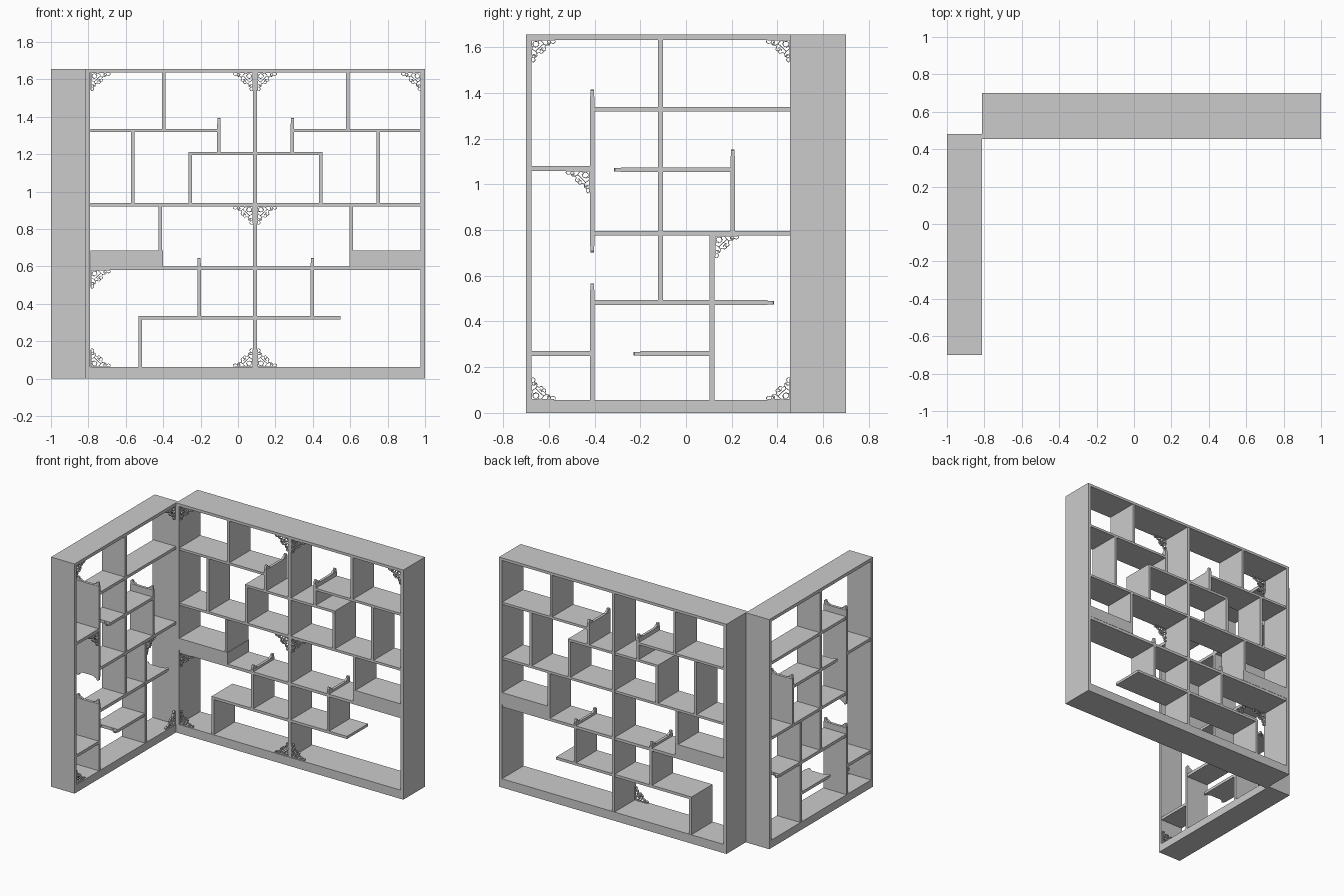
import bpy, bmesh, math
from mathutils import Vector

if "Cube" in bpy.data.objects:
    bpy.data.objects.remove(bpy.data.objects["Cube"])


def obj_from(name, bm):
    bmesh.ops.recalc_face_normals(bm, faces=bm.faces[:])
    me = bpy.data.meshes.new(name)
    bm.to_mesh(me)
    bm.free()
    ob = bpy.data.objects.new(name, me)
    bpy.context.collection.objects.link(ob)
    return ob


def loft(bm, rings):
    """Skin closed rings of points and cap both ends."""
    vs = [[bm.verts.new(p) for p in r] for r in rings]
    n = len(vs[0])
    for r, s in zip(vs, vs[1:]):
        for i in range(n):
            bm.faces.new((r[i], r[(i + 1) % n], s[(i + 1) % n], s[i]))
    bm.faces.new(vs[0])
    bm.faces.new(vs[-1])


def smooth_path(pts, steps=4):
    """Catmull-Rom curve through 2D points."""
    p = [Vector(q) for q in pts]
    p = [2 * p[0] - p[1]] + p + [2 * p[-1] - p[-2]]
    out = []
    for i in range(1, len(p) - 2):
        a, b, c, d = p[i - 1:i + 3]
        for k in range(steps):
            t = k / steps
            out.append(0.5 * (2 * b + (c - a) * t + (2 * a - 5 * b + 4 * c - d) * t * t
                              + (3 * b - a - 3 * c + d) * t ** 3))
    return out + [p[-2]]


def spiral(cx, cy, r0, r1, a0, turns, n=14):
    return [Vector((cx + (r0 + (r1 - r0) * i / n) * math.cos(a0 + math.tau * turns * i / n),
                    cy + (r0 + (r1 - r0) * i / n) * math.sin(a0 + math.tau * turns * i / n)))
            for i in range(n + 1)]


# Scroll fretwork, one half; mirrored across the diagonal
HALF = [
    smooth_path([(0, .002), (.1, .002)], 1),
    smooth_path([(.103, .001), (.105, .010), (.096, .017), (.085, .014), (.078, .024),
                 (.066, .025), (.060, .034), (.064, .045), (.055, .053), (.045, .047),
                 (.047, .038), (.054, .040)]),
    spiral(.078, .011, .010, .004, 1.6, 1.3),
    smooth_path([(.066, .025), (.055, .019), (.045, .006), (.034, .004), (.030, .014), (.037, .019)]),
    smooth_path([(.055, .019), (.044, .028), (.028, .045)]),
]
FRET = [p for h in HALF for p in (h, [v.yx for v in h])] + [spiral(.02, .02, .013, .013, 0, 1)]

# Scrolled finial profile: (depth, height)
TIP = [(0, 0), (0, .018), (.004, .026), (.012, .029), (.019, .024), (.021, .014), (.034, .011), (.048, 0)]


class Cabinet:
    def __init__(self, prefix, place, depth):
        self.prefix, self.place, self.depth = prefix, place, depth

    def board(self, name, a0, a1, z0, z1, inset=0.0):
        bm = bmesh.new()
        loft(bm, [[self.place(a, d, z) for a, z in ((a0, z0), (a1, z0), (a1, z1), (a0, z1))]
                  for d in (inset, self.depth - inset)])
        return obj_from(f"{self.prefix}_{name}", bm)

    def tips(self, a, z, da, dz, half=.008):
        """Pair of finials on a free board end, pointing along (da, dz)."""
        bm = bmesh.new()
        for flip in (False, True):
            rings = []
            for s in (-half, half):
                rings.append([self.place(a + da * h + abs(dz) * s,
                                         self.depth - .004 - d if flip else .004 + d,
                                         z + dz * h + abs(da) * s) for d, h in TIP])
            loft(bm, rings)
        obj_from(f"{self.prefix}_finials", bm)

    def fret(self, a, z, sa, sz, w=.0016):
        """Corner fretwork growing from corner (a, z) toward (sa, sz)."""
        bm = bmesh.new()
        for path in FRET:
            rings = []
            for i, p in enumerate(path):
                t = (path[min(i + 1, len(path) - 1)] - path[max(i - 1, 0)]).normalized()
                n = Vector((-t.y, t.x)) * w
                rings.append([self.place(a + sa * q.x, d, z + sz * q.y * .92)
                              for q, d in ((p + n, .005), (p - n, .005), (p - n, .018), (p + n, .018))])
            loft(bm, rings)
        obj_from(f"{self.prefix}_corner_fretwork", bm)

    def frame(self, a0, a1, t, floor, ceil, top):
        self.board("plinth", a0, a1, 0, floor)
        self.board("top", a0, a1, ceil, top)
        self.board("end_panel", a0, a0 + t, floor, ceil)
        self.board("end_panel", a1 - t, a1, floor, ceil)

    def shelves(self, rows):
        for r in rows:
            self.board("shelf", *r, inset=.003)

    def dividers(self, rows):
        for r in rows:
            self.board("divider", *r, inset=.002)


TOP = 1.655
# Long cabinet along the back
back = Cabinet("back", lambda a, d, z: (a, .455 + d, z), .245)
L, R, F, C = -.788, .979, .063, 1.636
back.frame(-.813, 1.0, .023, F, C, TOP)
back.shelves([(L, -.094, 1.318, 1.335), (.281, R, 1.318, 1.335), (-.265, .452, 1.195, 1.212),
              (L, R, .921, .938), (L, R, .58, .60), (-.532, .548, .315, .334)])
back.dividers([(.08, .102, F, C),
               (-.406, -.388, 1.335, C), (.578, .596, 1.335, C),
               (-.572, -.553, .938, 1.318), (.741, .759, .938, 1.318),
               (-.265, -.246, .938, 1.195), (.433, .452, .938, 1.195),
               (-.425, -.406, .684, .921), (.596, .616, .684, .921),
               (-.112, -.093, 1.212, 1.364), (.281, .300, 1.212, 1.364),
               (-.217, -.198, .334, .617), (.388, .406, .334, .617),
               (-.532, -.513, F, .315)])
for a0, a1 in ((L, -.402), (.596, R)):
    back.board("drawer_block", a0, a1, .60, .684, .001)
for a, z in ((-.1025, 1.364), (.2905, 1.364), (-.2075, .617), (.397, .617)):
    back.tips(a, z, 0, 1)
for a, z, sa, sz in ((L, C, 1, -1), (.08, C, -1, -1), (.102, C, 1, -1), (R, C, -1, -1),
                     (.08, .921, -1, -1), (.102, .921, 1, -1), (L, .58, 1, -1),
                     (L, F, 1, 1), (.08, F, -1, 1), (.102, F, 1, 1)):
    back.fret(a, z, sa, sz)

# Short cabinet along the left side, facing +x
side = Cabinet("side", lambda a, d, z: (-.813 - d, a, z), .187)
L, R, F, C = -.677, .457, .057, 1.632
side.frame(-.70, .48, .023, F, C, TOP)
side.shelves([(-.40, R, 1.318, 1.339), (L, -.42, 1.059, 1.08), (-.285, .214, 1.053, 1.074),
              (-.40, R, .776, .796), (-.40, .357, .471, .493),
              (L, -.42, .249, .27), (-.20, .104, .249, .27)])
side.dividers([(-.122, -.10, .493, C), (-.42, -.40, .73, 1.385), (.195, .214, .796, 1.123),
               (.103, .125, F, .776), (-.42, -.40, F, .537)])
for a, z, da, dz in ((-.41, 1.385, 0, 1), (-.41, .73, 0, -1), (.2045, 1.123, 0, 1), (-.41, .537, 0, 1),
                     (-.285, 1.0635, -1, 0), (.357, .482, 1, 0), (-.20, .2595, -1, 0)):
    side.tips(a, z, da, dz)
for a, z, sa, sz in ((L, C, 1, -1), (R, C, -1, -1), (-.42, 1.059, -1, -1),
                     (.125, .776, 1, -1), (L, F, 1, 1), (R, F, -1, 1)):
    side.fret(a, z, sa, sz)
